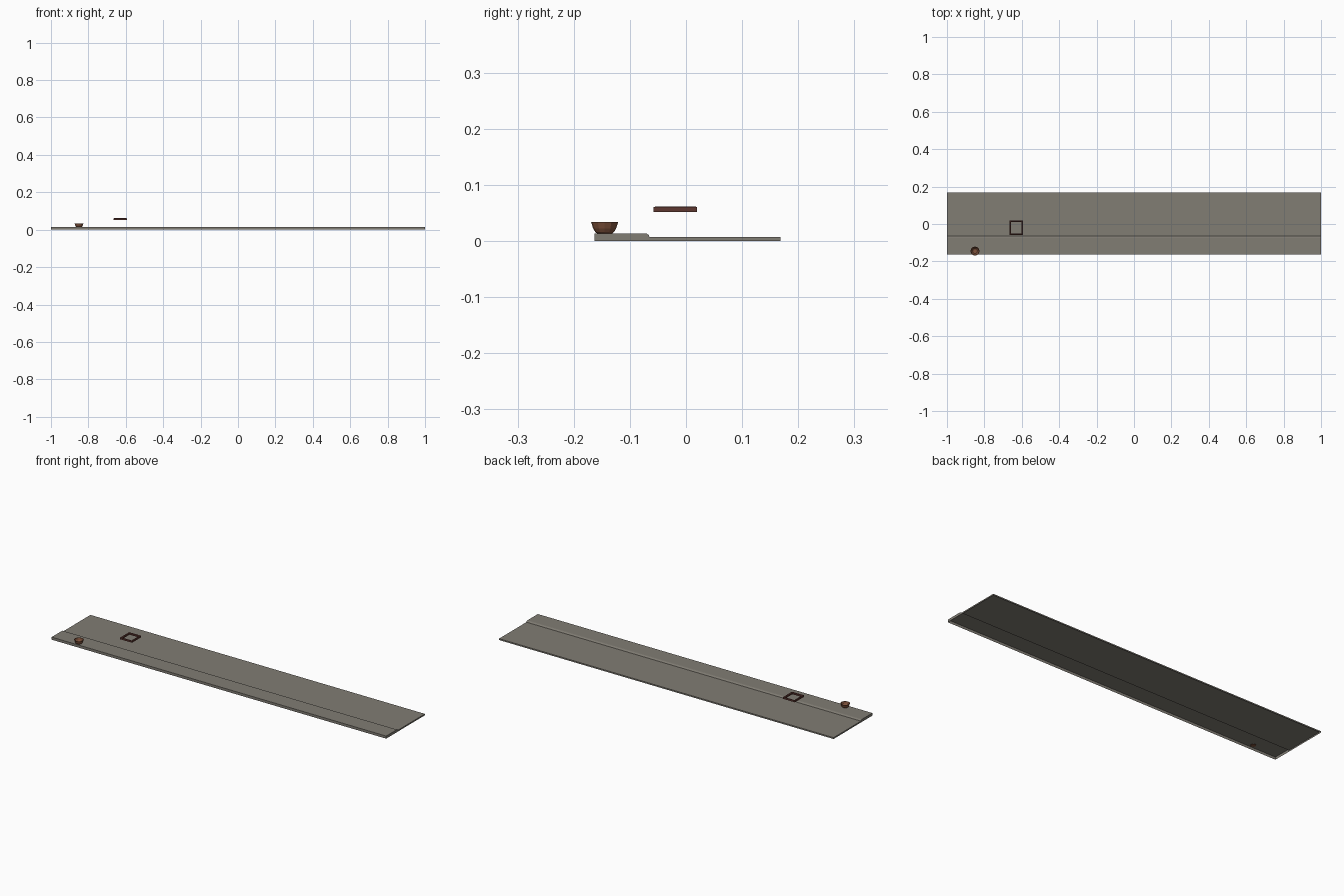
import bpy, bmesh, math

if "Cube" in bpy.data.objects:
    bpy.data.objects.remove(bpy.data.objects["Cube"])

def mat(name, c):
    m = bpy.data.materials.new(name)
    m.diffuse_color = (*c, 1)
    m.use_nodes = True
    m.node_tree.nodes["Principled BSDF"].inputs["Base Color"].default_value = m.diffuse_color
    return m

STONE = mat("grey_stone", (0.22, 0.205, 0.175))
CLAY = mat("brown_clay", (0.21, 0.085, 0.045))
WOOD = mat("dark_red_wood", (0.11, 0.038, 0.03))

def finish(name, bm, m, loc=(0, 0, 0), smooth=False):
    if smooth:
        for f in bm.faces:
            f.smooth = True
    me = bpy.data.meshes.new(name)
    bm.to_mesh(me)
    bm.free()
    me.materials.append(m)
    ob = bpy.data.objects.new(name, me)
    ob.location = loc
    bpy.context.collection.objects.link(ob)
    return ob

# ground strip: stepped profile with rounded kerb, open underneath
prof = [(-0.163, 0), (-0.163, 0.014), (-0.075, 0.014), (-0.070, 0.0132),
        (-0.0665, 0.011), (-0.065, 0.0075), (0.168, 0.0075), (0.168, 0)]
bm = bmesh.new()
left = [bm.verts.new((-1, y, z)) for y, z in prof]
right = [bm.verts.new((1, y, z)) for y, z in prof]
for i in range(len(prof) - 1):
    bm.faces.new((left[i], right[i], right[i + 1], left[i + 1]))
bm.faces.new(left)
bm.faces.new(right[::-1])
bmesh.ops.recalc_face_normals(bm, faces=bm.faces)
finish("street_with_kerb", bm, STONE)

# bowl: lathed profile, outside then inside
bowl = [(0.0125, 0.013), (0.0165, 0.016), (0.0205, 0.0225), (0.0235, 0.032),
        (0.0242, 0.034), (0.0218, 0.034), (0.0185, 0.0235), (0.0125, 0.0175)]
N = 12
bm = bmesh.new()
rings = [[bm.verts.new((r * math.cos(2 * math.pi * i / N), r * math.sin(2 * math.pi * i / N), z))
          for i in range(N)] for r, z in bowl]
for a, b in zip(rings, rings[1:]):
    for i in range(N):
        j = (i + 1) % N
        bm.faces.new((a[i], a[j], b[j], b[i]))
bm.faces.new(rings[0][::-1])
bm.faces.new(rings[-1])
finish("bowl", bm, CLAY, (-0.85, -0.145, 0))

# floating square frame: mitred bars swept round the centre
sx, sy = 0.036, 0.039
w = 0.008
section = [(0, 0.052), (0, 0.0605), (w * 0.4, 0.0615), (w, 0.0595), (w, 0.052)]
bm = bmesh.new()
corners = [[bm.verts.new((cx * (sx - d), cy * (sy - d), z)) for d, z in section]
           for cx, cy in ((-1, -1), (1, -1), (1, 1), (-1, 1))]
for k in range(4):
    a, b = corners[k], corners[(k + 1) % 4]
    for i in range(len(section)):
        j = (i + 1) % len(section)
        bm.faces.new((a[i], b[i], b[j], a[j]))
bmesh.ops.recalc_face_normals(bm, faces=bm.faces)
finish("square_frame", bm, WOOD, (-0.629, -0.019, 0))
